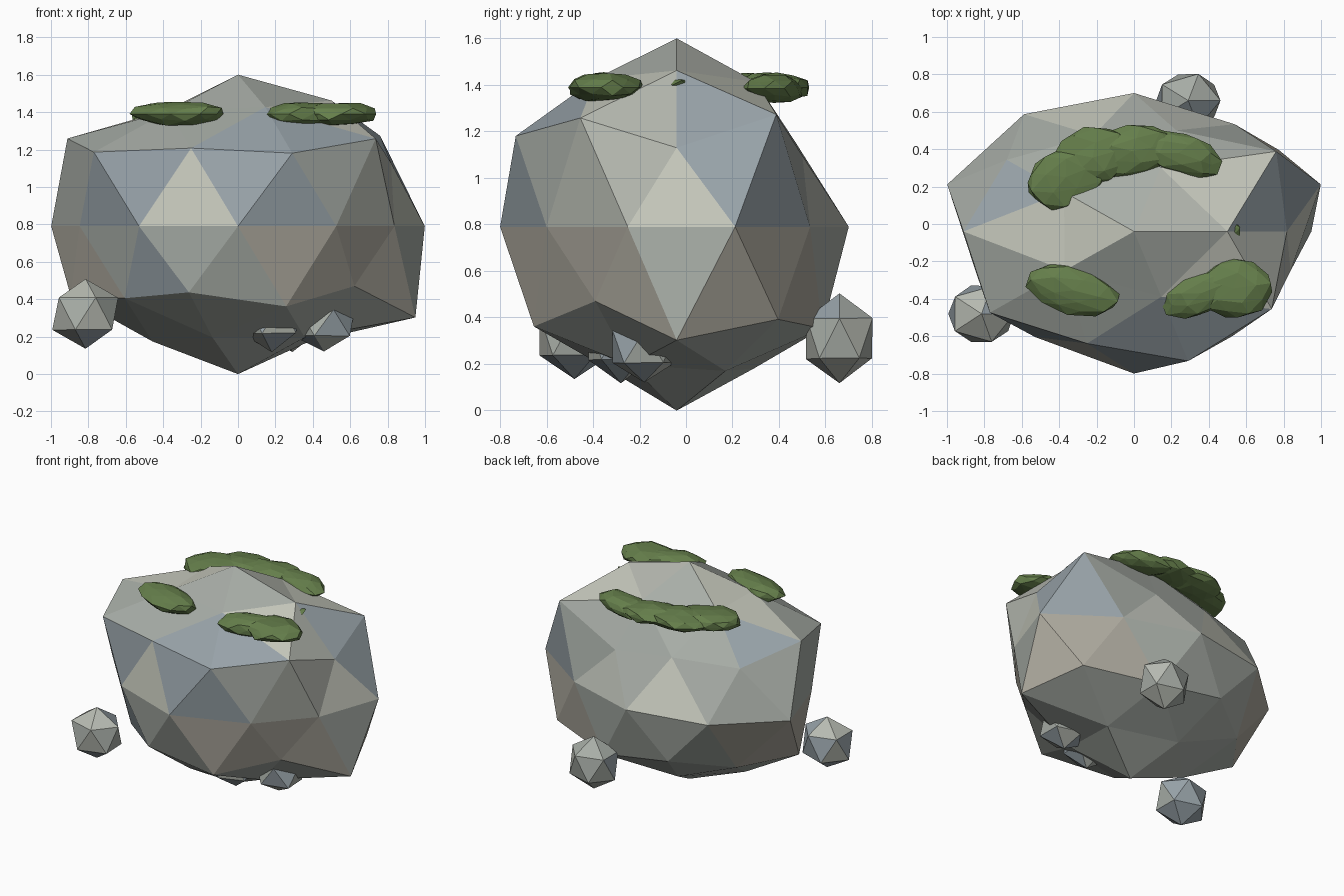
import bpy, math, random
from mathutils import Vector, Euler

if "Cube" in bpy.data.objects:
    bpy.data.objects.remove(bpy.data.objects["Cube"])

random.seed(4)


def material(name, *rgb):
    m = bpy.data.materials.new(name)
    m.diffuse_color = (*rgb, 1)
    m.use_nodes = True
    m.node_tree.nodes["Principled BSDF"].inputs["Base Color"].default_value = m.diffuse_color
    return m


moss_mat = material("moss", 0.13, 0.21, 0.07)
# Stone tints: blue grey, neutral grey, brown grey, medium and light grey
tints = {
    "B": material("stone_blue", 0.31, 0.36, 0.39),
    "N": material("stone_neutral", 0.39, 0.42, 0.385),
    "R": material("stone_brown", 0.41, 0.39, 0.335),
    "M": material("stone_medium", 0.47, 0.49, 0.44),
    "L": material("stone_light", 0.57, 0.585, 0.51),
}


def ico(name, subdiv, loc):
    bpy.ops.mesh.primitive_ico_sphere_add(subdivisions=subdiv, radius=1, location=loc)
    ob = bpy.context.object
    ob.name = name
    return ob


def ring_key(p):
    return (-round(p.z, 2), (math.atan2(p.y, p.x) + 0.1) % math.tau)


def paint(ob, faces, letters):
    order = list(tints)
    for m in tints.values():
        ob.data.materials.append(m)
    for f, c in zip(faces, letters):
        f.material_index = order.index(c)


# Main boulder: radial factors, ring by ring from the top, counter-clockwise from +x
factors = [
    0.974,
    0.95, 0.88, 0.88, 0.87, 0.90,
    1.105, 0.82, 1.072, 0.955, 1.07,
    0.914, 0.82, 0.94, 1.065, 1.05,
    1.05, 0.915, 0.955, 1.0, 1.05, 0.89, 0.90, 0.98, 0.893, 0.88,
    1.07, 0.95, 1.0, 0.95, 0.86,
    1.115, 1.0, 0.92, 0.88, 0.98,
    0.876, 0.86, 0.87, 0.84, 0.84,
    0.95,
]
# Facet tints in the same ring order
facets = ("MNLNN" "LNLNL" "BNNNBNNBBM" "BNNNNNBBNM" "BLNLM"
          "LMNBB" "RNRNR" "NNRNR" "RRNNRRBNRR" "NNNNNNNNNN" "NNNNN" "NNNNN")
boulder = ico("boulder", 2, (0, -0.04, 0.79))
paint(boulder, sorted(boulder.data.polygons, key=lambda f: ring_key(f.center)), facets)
for v, f in zip(sorted(boulder.data.vertices, key=lambda v: ring_key(v.co)), factors):
    v.co = Vector((v.co.x, v.co.y * 0.775, v.co.z * 0.832)) * f

# Small stones around the foot
stones = [
    ((-0.815, -0.48, 0.323), (0.195, 0.175, 0.19)),
    ((0.29, 0.66, 0.31), (0.195, 0.165, 0.193)),
    ((0.46, -0.18, 0.275), (0.185, 0.16, 0.155)),
    ((0.18, -0.28, 0.30), (0.18, 0.16, 0.18)),
]
for i, (loc, size) in enumerate(stones):
    ob = ico(f"small_stone_{i + 1}", 1, loc)
    paint(ob, ob.data.polygons, random.choices("BNNM", k=20))
    for v in ob.data.vertices:
        v.co = Vector(a * b for a, b in zip(v.co, size)) * random.uniform(0.97, 1.03)

# Flattened moss pads: centre, half sizes, turn about z in degrees
pads = [
    ((-0.325, -0.355, 1.39), (0.255, 0.13, 0.068), -14),
    ((0.36, -0.37, 1.39), (0.23, 0.12, 0.068), 22),
    ((0.53, -0.345, 1.39), (0.22, 0.16, 0.065), 8),
    ((-0.365, 0.25, 1.39), (0.225, 0.17, 0.065), 22),
    ((-0.22, 0.355, 1.39), (0.23, 0.16, 0.065), 16),
    ((-0.01, 0.39, 1.39), (0.23, 0.14, 0.065), 10),
    ((0.24, 0.38, 1.385), (0.23, 0.115, 0.065), -20),
    ((0.36, -0.02, 1.40), (0.215, 0.12, 0.04), 0),
]
for i, (loc, size, turn) in enumerate(pads):
    ob = ico(f"moss_pad_{i + 1}", 2, loc)
    rot = Euler((0, 0, math.radians(turn))).to_matrix()
    for v in ob.data.vertices:
        v.co = rot @ Vector(a * b for a, b in zip(v.co, size)) * random.uniform(0.87, 1.08)
    ob.data.materials.append(moss_mat)
